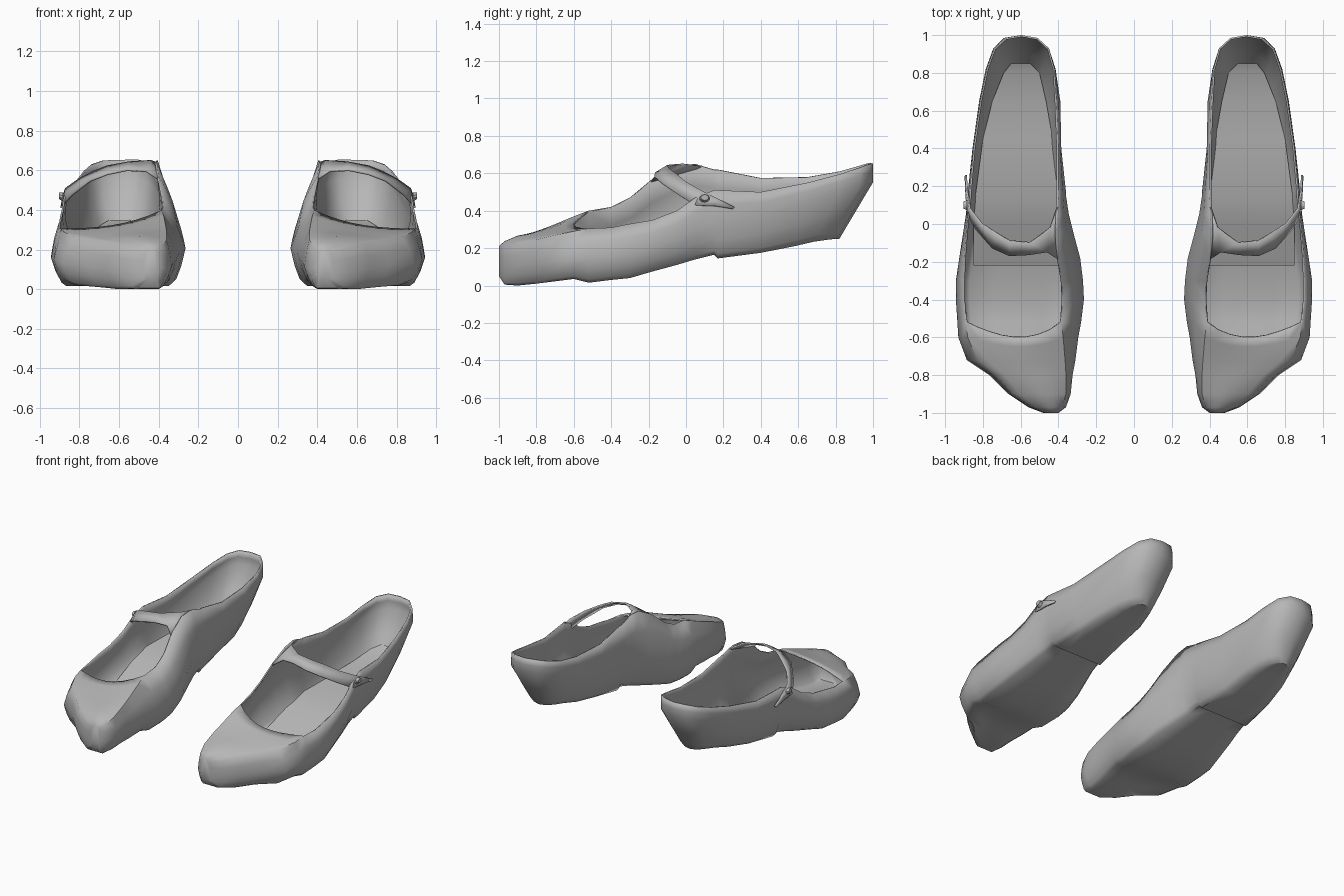
import bpy, bmesh, math
from mathutils import Vector

if "Cube" in bpy.data.objects:
    bpy.data.objects.remove(bpy.data.objects["Cube"])

grey = bpy.data.materials.new("warm_grey")
grey.diffuse_color = (0.47, 0.47, 0.47, 1)
grey.use_nodes = True
grey.node_tree.nodes["Principled BSDF"].inputs["Base Color"].default_value = grey.diffuse_color


def finish(name, bm, thickness=0.0, angle=35):
    """Turn a bmesh into a mirrored, smooth shaded part."""
    me = bpy.data.meshes.new(name)
    bm.to_mesh(me)
    bm.free()
    me.materials.append(grey)
    ob = bpy.data.objects.new(name, me)
    bpy.context.collection.objects.link(ob)
    bpy.ops.object.select_all(action='DESELECT')
    ob.select_set(True)
    bpy.context.view_layer.objects.active = ob
    bpy.ops.object.shade_smooth_by_angle(angle=math.radians(angle))
    if thickness:
        sol = ob.modifiers.new("thickness", 'SOLIDIFY')
        sol.thickness = thickness
        sol.offset = -1
    mir = ob.modifiers.new("pair", 'MIRROR')
    mir.use_axis[0] = True
    mir.use_mirror_merge = False
    return ob


def strip(name, left, right, thickness, angle=50):
    """Ribbon between two edge lines."""
    bm = bmesh.new()
    pairs = [(bm.verts.new(p), bm.verts.new(q)) for p, q in zip(left, right)]
    for (a, b), (c, d) in zip(pairs, pairs[1:]):
        bm.faces.new((a, b, d, c))
    bm.normal_update()
    if sum(f.normal.z for f in bm.faces) < 0:
        bmesh.ops.reverse_faces(bm, faces=bm.faces[:])
    return finish(name, bm, thickness, angle)


# Shoe stations: y, sole z, inner x, outer x, inner rim x z, outer rim x z
rows = [
    (-1.0, .05, .40, .48, .41, .19, .47, .18),
    (-.97, .005, .36, .56, .38, .22, .54, .20),
    (-.90, .0, .335, .665, .36, .25, .64, .23),
    (-.80, .01, .325, .765, .36, .29, .73, .245),
    (-.72, .02, .31, .885, .365, .32, .83, .265),
    (-.60, .035, .295, .93, .375, .37, .88, .29),
    (-.52, .015, .28, .935, .385, .40, .89, .305),
    (-.40, .03, .265, .943, .375, .42, .905, .31),
    (-.30, .04, .27, .943, .38, .47, .905, .33),
    (-.18, .075, .285, .925, .40, .57, .90, .35),
    (-.05, .11, .32, .905, .41, .64, .89, .40),
    (.05, .14, .345, .89, .405, .65, .88, .47),
    (.15, .165, .36, .88, .40, .62, .87, .51),
    (.40, .175, .385, .855, .40, .575, .85, .50),
    (.65, .21, .39, .82, .41, .58, .815, .55),
    (.82, .235, .415, .785, .42, .61, .78, .595),
    (.93, .245, .45, .745, .45, .64, .74, .63),
    (.985, .25, .51, .69, .51, .655, .68, .65),
]
# Small step down where the heel begins
step = next(i for i, r in enumerate(rows) if r[0] == .15)
rows.insert(step + 1, (.17, .145) + rows[step][2:])
CAP = 7        # number of stations closed over the toes
TOP = 8        # points across the toe cap


def clamp01(v):
    return max(0.0, min(1.0, v))


def side(row, wide, rim_x, rim_z, sign):
    """Points of one wall, from the rim down to the sole edge."""
    y, zb = row[0], row[1]
    heel = clamp01((y + .1) / .9)
    frac = .45 + .3 * heel
    lean = .18 * clamp01((y - .45) / .5)
    w = row[3] - row[2]
    zw = zb + frac * (rim_z - zb)
    inset = (.07 + .01 * heel) * min(1, w / .35)
    prof = [(rim_x, rim_z),
            (wide + (rim_x - wide) * .4, zw + (rim_z - zw) * .55),
            (wide, zw),
            (wide + sign * inset * .3, zb + (zw - zb) * .5),
            (wide + sign * inset * .65, zb + (zw - zb) * .13),
            (wide + sign * inset, zb)]
    out = []
    for x, z in prof:
        t = clamp01((z - zb) / (zw - zb))
        out.append(Vector((x, y - lean * (1 - t), z)))
    return out


# Shoe body
bm = bmesh.new()
rings = []
for row in rows:
    a = side(row, row[2], row[4], row[5], 1)
    b = side(row, row[3], row[6], row[7], -1)
    sole = [a[-1].lerp(b[-1], k / 4) for k in (1, 2, 3)]
    if -.85 < row[0] < -.55:               # hollow under the ball of the foot
        sole[1].z += .012
        sole[2].z += .015
    rings.append([bm.verts.new(p) for p in a + sole + b[::-1]])
n = len(rings[0])
for r, s in zip(rings, rings[1:]):
    for k in range(n - 1):
        bm.faces.new((r[k], s[k], s[k + 1], r[k + 1]))

# Rounded back of the heel
end, half = rings[-1], n // 2
mid = [bm.verts.new((end[k].co + end[-1 - k].co) / 2 + Vector((0, .015, 0)))
       for k in range(half)] + [end[half]]
for k in range(half):
    if k < half - 1:
        bm.faces.new((end[k], mid[k], mid[k + 1], end[k + 1]))
        bm.faces.new((mid[k], end[-1 - k], end[-2 - k], mid[k + 1]))
    else:
        bm.faces.new((end[k], mid[k], end[half]))
        bm.faces.new((mid[k], end[-1 - k], end[half]))

# Toe cap, with a curved throat
caps = []
for ring, row in zip(rings[:CAP], rows):
    p, q = ring[0].co, ring[-1].co
    t = clamp01((row[0] + .9) / .38)
    line = [ring[0]]
    for k in range(1, TOP):
        u = k / TOP
        c = p.lerp(q, u)
        h = math.sin(math.pi * u ** .85)
        c.z += (.025 - .055 * t) * h
        c.y -= .08 * t ** 2 * h
        line.append(bm.verts.new(c))
    caps.append(line + [ring[-1]])
for r, s in zip(caps, caps[1:]):
    for k in range(TOP):
        bm.faces.new((r[k], r[k + 1], s[k + 1], s[k]))
bm.faces.new(rings[0] + caps[0][-2:0:-1])
bmesh.ops.recalc_face_normals(bm, faces=bm.faces[:])
bm.faces.ensure_lookup_table()
bm.normal_update()
if bm.faces[0].normal.x > 0:
    bmesh.ops.reverse_faces(bm, faces=bm.faces[:])
finish("shoe_body", bm, .01, 50)

# Raised footbed, rising over the arch to the heel seat
bed = [(-.22, .082, .36, .85), (0, .175, .385, .85), (.15, .23, .40, .84),
       (.45, .255, .43, .80), (.65, .285, .465, .75), (.8, .325, .50, .69),
       (.85, .35, .55, .65)]
strip("footbed", [(a, y, z) for y, z, a, b in bed], [(b, y, z) for y, z, a, b in bed], 0)

# Strap over the instep, ending in a pointed tail
front = [(.398, -.19, .56), (.46, -.15, .60), (.56, -.165, .605), (.66, -.17, .585),
         (.75, -.13, .55), (.84, -.03, .48), (.885, .05, .43), (.893, .16, .425),
         (.897, .25, .41)]
rear = [(.403, .09, .64), (.44, -.02, .652), (.55, -.10, .645), (.66, -.09, .625),
        (.73, -.05, .597), (.81, .0, .555), (.873, .08, .51), (.887, .16, .47),
        (.895, .26, .42)]
strip("strap", front, rear, .01)

# Button on the strap
bm = bmesh.new()
bmesh.ops.create_cone(bm, cap_ends=True, segments=10, radius1=.028, radius2=.02, depth=.02)
for v in bm.verts:
    x, y, z = v.co
    v.co = (.893 + z, .1 + x, .468 + y * .8 + z * .3)
finish("strap_button", bm)
